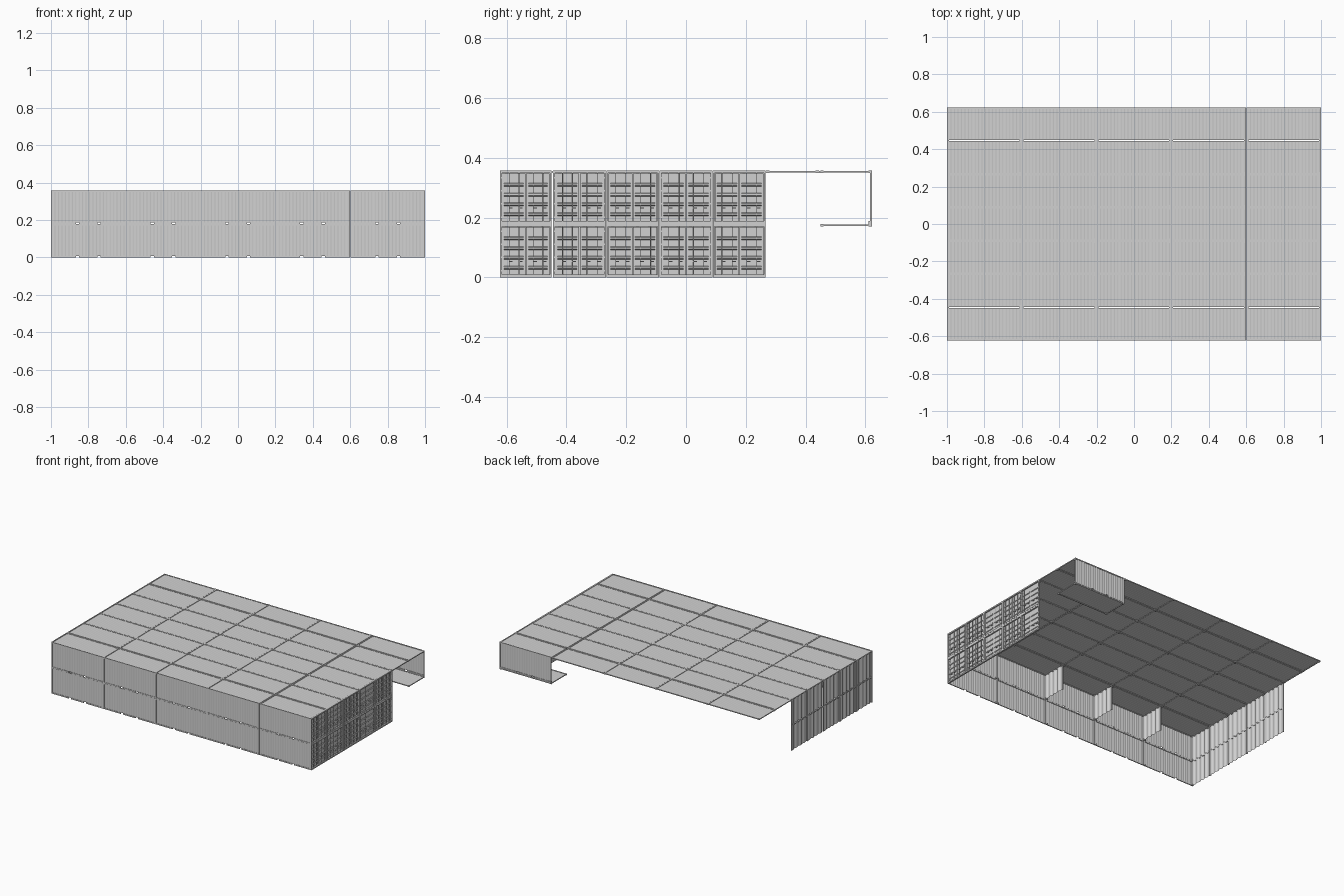
import bpy
import bmesh
from mathutils import Matrix, Vector

cube = bpy.data.objects.get("Cube")
if cube:
    bpy.data.objects.remove(cube, do_unlink=True)

steel = bpy.data.materials.new("light grey steel")
steel.use_nodes = True
GREY = (0.64, 0.64, 0.64, 1)
steel.diffuse_color = GREY
steel.node_tree.nodes["Principled BSDF"].inputs["Base Color"].default_value = GREY

X, Y, Z = Vector((1, 0, 0)), Vector((0, 1, 0)), Vector((0, 0, 1))
LENGTH, HEIGHT, LIFT = 0.399, 0.1785, 0.179
RAIL = 0.006
LEVELS = (0, LIFT)
parts = {}


def part(name):
    if name not in parts:
        parts[name] = bmesh.new()
    return parts[name]


def box(name, x0, x1, y0, y1, z0, z1):
    """Axis-aligned box between two corners."""
    lo, hi = Vector((x0, y0, z0)), Vector((x1, y1, z1))
    m = Matrix.Translation((lo + hi) / 2) @ Matrix.Diagonal((hi - lo).to_4d())
    return bmesh.ops.create_cube(part(name), size=1, matrix=m)["verts"]


def rib(name, x0, x1, y0, y1, z0, z1):
    """Pressed rib facing +x, with sloping upper and lower flanks."""
    mid = (z0 + z1) / 2
    for v in box(name, x0, x1, y0, y1, z0, z1):
        if v.co.x > (x0 + x1) / 2:
            v.co.z = mid + (v.co.z - mid) * 0.45


def sheet(name, origin, u, v, n, length, width, waves, depth):
    """Corrugated sheet: shallow waves along u, straight along v, ridges towards n."""
    bm = part(name)
    wave = ((0, 0), (0.25, 0), (0.5, 1), (0.75, 1))
    profile = [((i + t) / waves, d) for i in range(waves) for t, d in wave] + [(1, 0)]
    last = None
    for t, d in profile:
        p = Vector(origin) + u * (t * length) + n * (d * depth)
        pair = (bm.verts.new(p), bm.verts.new(p + v * width))
        if last:
            f = bm.faces.new((last[0], pair[0], pair[1], last[1]))
            f.normal_update()
            if f.normal.dot(n) < 0:
                f.normal_flip()
        last = pair


def span_x(i):
    x0 = 1 - LENGTH if i == 4 else -1 + 0.3995 * i
    return x0, x0 + LENGTH


def span_y(j):
    k = j - 3
    if abs(k) == 3:
        mid, w = 0.5355 * k / 3, 0.173
    else:
        mid, w = 0.178 * k, 0.177
    return mid - w / 2, mid + w / 2


def corners(name, x0, x1, y0, y1, z0):
    """Corner castings, standing slightly proud of the rails."""
    s = 0.011
    for x in (x0, x1 - s):
        for y in (y0, y1 - s):
            box(name, x, x + s, y, y + s, z0, z0 + 0.009)


def roof(name, i, j, top):
    x0, x1 = span_x(i)
    y0, y1 = span_y(j)
    zl, zh = top - RAIL - 0.001, top - 0.001
    for a, b in ((y0, y0 + RAIL), (y1 - RAIL, y1)):
        box(name + "_rails", x0, x1, a, b, zl, zh)
    for a, b in ((x0, x0 + RAIL), (x1 - RAIL, x1)):
        box(name + "_rails", a, b, y0 + RAIL, y1 - RAIL, zl, zh)
    corners(name + "_corner_castings", x0, x1, y0, y1, top - 0.009)
    sheet(name + "_sheets", (x0 + RAIL, y0 + RAIL, top - 0.004), X, Y, Z,
          LENGTH - 2 * RAIL, y1 - y0 - 2 * RAIL, 21, 0.0012)


def long_wall(name, i, y_out, side, z0):
    """Long side wall; side is -1 at the front and 1 at the back."""
    x0, x1 = span_x(i)
    mid = (x0 + x1) / 2
    y_in = y_out - side * RAIL
    a, b = min(y_in, y_out), max(y_in, y_out)
    for p in (x0, x1 - RAIL):
        box(name + "_posts", p, p + RAIL, a, b, z0, z0 + HEIGHT)
    box(name + "_rails", x0, x1, a, b, z0 + HEIGHT - 0.007, z0 + HEIGHT)
    # bottom rail interrupted by two lifting pockets
    for p, q in ((x0, mid - 0.066), (mid - 0.049, mid + 0.049), (mid + 0.066, x1)):
        box(name + "_rails", p, q, a, b, z0, z0 + 0.008)
    for p in (x0, x1 - 0.011):
        box(name + "_corner_castings", p, p + 0.011, min(y_out, y_out - side * 0.011),
            max(y_out, y_out - side * 0.011), z0, z0 + 0.009)
    sheet(name + "_sheets", (x0 + RAIL, y_out - side * 0.003, z0 + 0.008), X, Z, Y * side,
          LENGTH - 2 * RAIL, HEIGHT - 0.015, 21, 0.0012)


def end_wall(name, i, j, z0):
    """Folded end sheet on the -x end, open along its lower edge."""
    x0, _ = span_x(i)
    y0, y1 = span_y(j)
    for p in (y0, y1 - RAIL):
        box(name + "_posts", x0, x0 + RAIL, p, p + RAIL, z0, z0 + HEIGHT)
    box(name + "_rails", x0, x0 + RAIL, y0, y1, z0 + HEIGHT - 0.008, z0 + HEIGHT)
    sheet(name + "_sheets", (x0 + 0.008, y0 + RAIL, z0), Y, Z, -X,
          y1 - y0 - 2 * RAIL, HEIGHT - 0.008, 4, 0.0055)


def door_end(j, z0):
    """Double doors on the +x end with ribs, lock rods, handles and hinges."""
    _, x1 = span_x(4)
    y0, y1 = span_y(j)
    mid = (y0 + y1) / 2
    for p in (y0, y1 - RAIL):
        box("door_frame_posts", x1 - 0.011, x1, p, p + RAIL, z0, z0 + HEIGHT)
    for p in (z0, z0 + HEIGHT - 0.009):
        box("door_frame_rails", x1 - 0.011, x1, y0, y1, p, p + 0.009)
    face = x1 - 0.008
    for a, b in ((y0 + RAIL + 0.001, mid - 0.001), (mid + 0.001, y1 - RAIL - 0.001)):
        box("doors", face - 0.003, face, a, b, z0 + 0.01, z0 + HEIGHT - 0.01)
        for r in range(4):
            z = z0 + 0.026 + 0.033 * r
            rib("door_ribs", face, face + 0.004, a + 0.007, b - 0.007, z, z + 0.012)
        for t in (0.3, 0.72):
            y = a + (b - a) * t
            rod = Matrix.Translation((face + 0.0055, y, z0 + HEIGHT / 2))
            bmesh.ops.create_cone(part("lock_rods"), cap_ends=True, segments=8, radius1=0.0012,
                                  radius2=0.0012, depth=HEIGHT - 0.018, matrix=rod)
            box("lock_handles", face, face + 0.007, y - 0.001, y + 0.012, z0 + 0.052, z0 + 0.055)
        hinge = a if a < mid - 0.01 else b - 0.005
        for r in range(4):
            z = z0 + 0.02 + 0.044 * r
            box("door_hinges", face, face + 0.004, hinge, hinge + 0.005, z, z + 0.005)


# Full roof, plus one low deck in the back corner
for i in range(5):
    for j in range(7):
        roof("roof", i, j, LIFT + HEIGHT)
roof("corner_deck", 4, 6, HEIGHT)

# Bridge pieces joining neighbouring corner castings along the roof
for i in range(5):
    for j in range(6):
        for x in (span_x(i)[0], span_x(i)[1] - 0.01):
            box("roof_connectors", x, x + 0.01, span_y(j)[1] - 0.004, span_y(j + 1)[0] + 0.004,
                LIFT + HEIGHT - 0.008, LIFT + HEIGHT - 0.001)

# Front wall, folded end wall and door end, each two levels high
for z in LEVELS:
    for i in range(5):
        long_wall("front_wall", i, span_y(0)[0], -1, z)
    for j in range(5):
        end_wall("end_wall", 0, j, z)
        door_end(j, z)

# Single raised back wall and the upper partitions along the front row
long_wall("back_wall", 4, span_y(6)[1], 1, LIFT)
for i in (1, 2, 3):
    end_wall("partition", i, 0, LIFT)

for name, bm in parts.items():
    mesh = bpy.data.meshes.new(name)
    bm.to_mesh(mesh)
    bm.free()
    mesh.materials.append(steel)
    bpy.context.collection.objects.link(bpy.data.objects.new(name, mesh))
